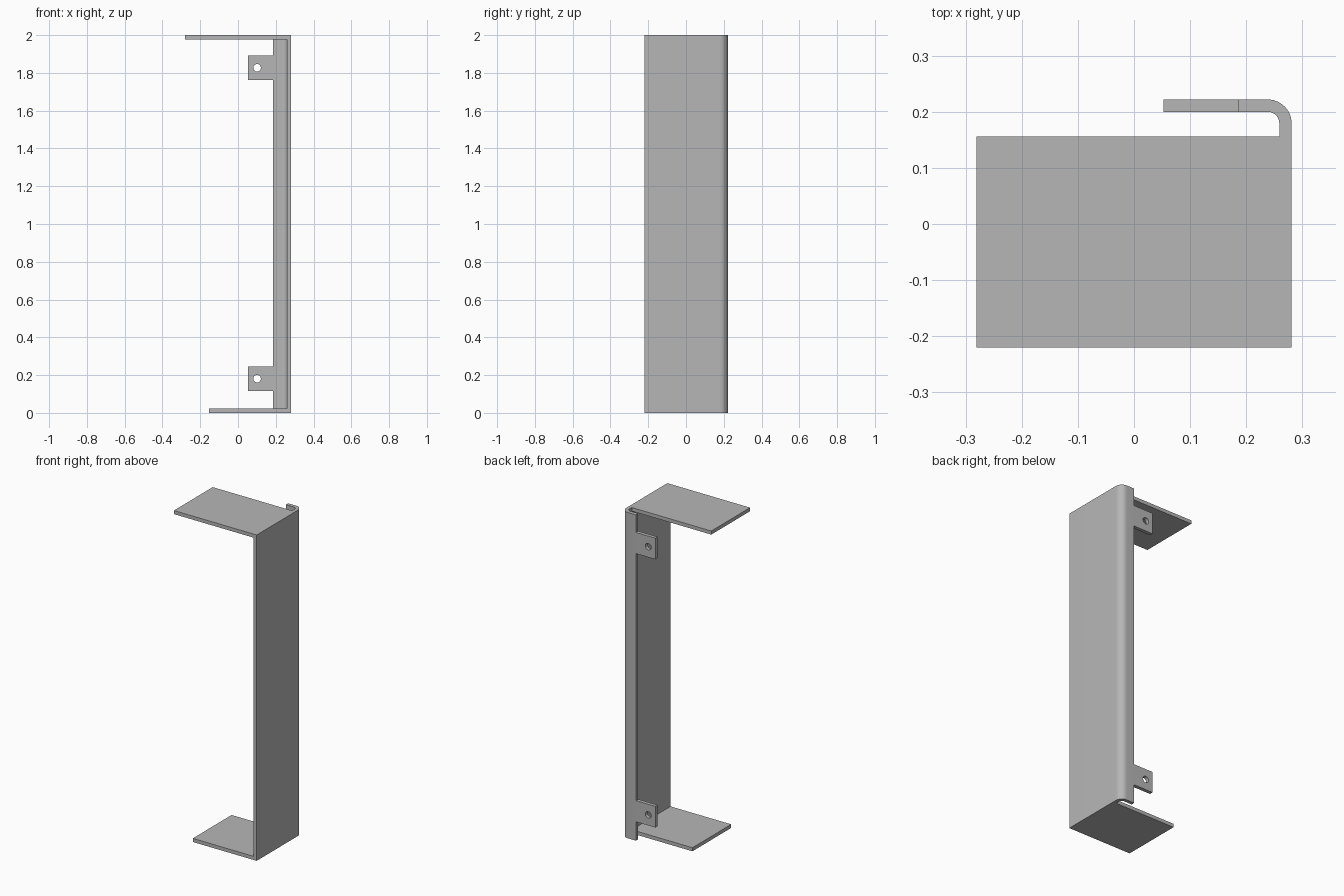
import bpy
import bmesh
from math import sin, cos, pi
from mathutils import Vector

if "Cube" in bpy.data.objects:
    bpy.data.objects.remove(bpy.data.objects["Cube"], do_unlink=True)

GREY = (0.47, 0.47, 0.47, 1)
steel = bpy.data.materials.new("grey sheet metal")
steel.use_nodes = True
steel.diffuse_color = GREY
steel.node_tree.nodes["Principled BSDF"].inputs["Base Color"].default_value = GREY

HEIGHT = 2.0
T = 0.022                       # sheet thickness
RIGHT, FRONT, BACK = 0.281, -0.22, 0.222
PLATE_BACK = 0.156
FLANGE_EDGE, TAB_EDGE = 0.185, 0.053
BEND = 0.043                    # outer bend radius


def arc(cx, cy, r, a0, a1, n):
    return [(cx + r * cos(a0 + (a1 - a0) * i / n),
             cy + r * sin(a0 + (a1 - a0) * i / n)) for i in range(n + 1)]


def extrude_loops(name, loops, place, depth):
    """Fill flat outlines (the first is the rim, others are holes) and extrude them."""
    bm = bmesh.new()
    edges = []
    for loop in loops:
        verts = [bm.verts.new(place(a, b)) for a, b in loop]
        edges += [bm.edges.new((v, verts[i - 1])) for i, v in enumerate(verts)]
    bmesh.ops.triangle_fill(bm, edges=edges, use_beauty=True)
    result = bmesh.ops.extrude_face_region(bm, geom=bm.faces[:], use_keep_orig=True)
    moved = [g for g in result["geom"] if isinstance(g, bmesh.types.BMVert)]
    bmesh.ops.translate(bm, verts=moved, vec=depth)
    bmesh.ops.recalc_face_normals(bm, faces=bm.faces[:])
    mesh = bpy.data.meshes.new(name)
    bm.to_mesh(mesh)
    bm.free()
    mesh.materials.append(steel)
    obj = bpy.data.objects.new(name, mesh)
    bpy.context.collection.objects.link(obj)
    bpy.ops.object.select_all(action='DESELECT')
    obj.select_set(True)
    bpy.context.view_layer.objects.active = obj
    bpy.ops.object.shade_smooth_by_angle()
    return obj


def rect(a0, a1, b0, b1):
    return [(a0, b0), (a1, b0), (a1, b1), (a0, b1)]


# Side wall bent round into the rear flange
cx, cy = RIGHT - BEND, BACK - BEND
profile = [(RIGHT - T, FRONT), (RIGHT, FRONT)]
profile += arc(cx, cy, BEND, 0, pi / 2, 12)
profile += [(FLANGE_EDGE, BACK), (FLANGE_EDGE, BACK - T)]
profile += arc(cx, cy, BEND - T, pi / 2, 0, 12)
extrude_loops("side_wall_and_flange", [profile],
              lambda x, y: (x, y, 0), Vector((0, 0, HEIGHT)))

# Top and bottom plates
for name, left, z in (("top_plate", -0.281, HEIGHT - T), ("bottom_plate", -0.153, 0)):
    extrude_loops(name, [rect(left, RIGHT - T, FRONT, PLATE_BACK)],
                  lambda x, y: (x, y, z), Vector((0, 0, T)))

# Mounting tabs with screw holes
for name, z in (("upper_tab", 1.827), ("lower_tab", 0.181)):
    rim = rect(TAB_EDGE, FLANGE_EDGE, z - 0.065, z + 0.065)
    hole = arc(0.101, z, 0.02, 0, 2 * pi, 24)[:-1]
    extrude_loops(name, [rim, hole],
                  lambda x, h: (x, BACK, h), Vector((0, -T, 0)))
